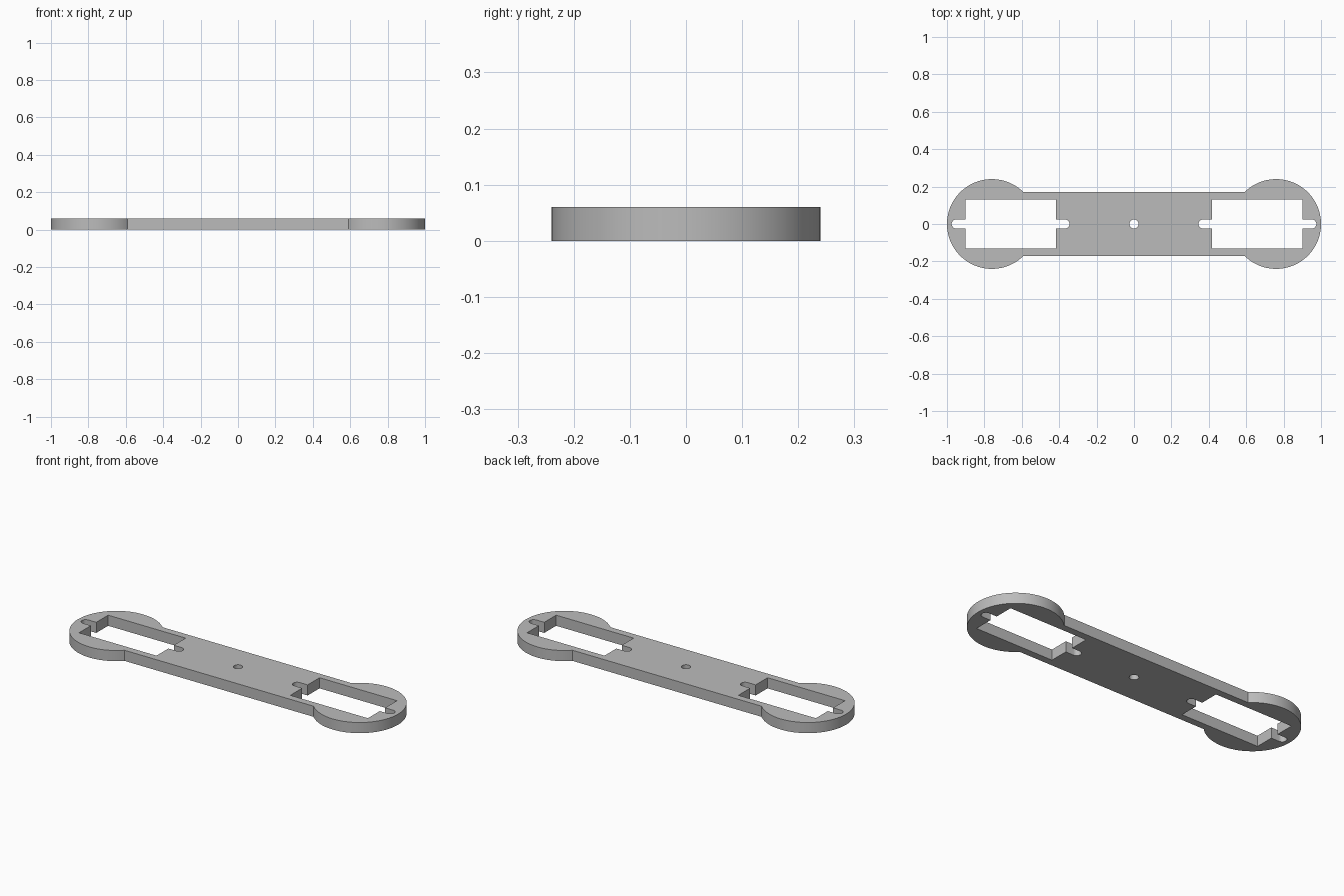
import bpy
import bmesh
from math import sin, cos, pi, asin

THICK = 0.06
END_X, END_R = 0.76, 0.24      # round end pads
BAR_Y = 0.17                   # half width of the bar
WIN_X, WIN_HX, WIN_HY = 0.66, 0.242, 0.13
SLOT_HX, SLOT_R = 0.315, 0.024

if "Cube" in bpy.data.objects:
    bpy.data.objects.remove(bpy.data.objects["Cube"])


def arc(cx, cy, r, start, end, steps):
    return [(cx + r * cos(start + (end - start) * i / steps),
             cy + r * sin(start + (end - start) * i / steps))
            for i in range(steps + 1)]


def half_turn(points):
    return [(-x, -y) for x, y in points]


# Outer outline: two round pads joined by the bar
join = pi - asin(BAR_Y / END_R)
pad = arc(END_X, 0, END_R, -join, join, 64)
outline = pad + half_turn(pad)

# Window with a rounded slot at each end
slot = arc(SLOT_HX - SLOT_R, 0, SLOT_R, -pi / 2, pi / 2, 16)
side = ([(WIN_HX, -WIN_HY), (WIN_HX, -SLOT_R)] + slot
        + [(WIN_HX, SLOT_R), (WIN_HX, WIN_HY)])
window = side + half_turn(side)
windows = [[(x + s * WIN_X, y) for x, y in window] for s in (-1, 1)]

# Centre hole
hole = arc(0, 0, SLOT_R, 0, 2 * pi, 32)[:-1]

# Filled flat curve, extruded to the plate thickness
curve = bpy.data.curves.new("plate_profile", "CURVE")
curve.dimensions = "2D"
curve.fill_mode = "BOTH"
curve.extrude = THICK / 2
for loop in [outline, hole] + windows:
    spline = curve.splines.new("POLY")
    spline.points.add(len(loop) - 1)
    for point, (x, y) in zip(spline.points, loop):
        point.co = (x, y, 0, 1)
    spline.use_cyclic_u = True
profile = bpy.data.objects.new("plate_profile", curve)
bpy.context.collection.objects.link(profile)
bpy.context.view_layer.update()
graph = bpy.context.evaluated_depsgraph_get()
mesh = bpy.data.meshes.new_from_object(profile.evaluated_get(graph))
bpy.data.objects.remove(profile)

# Weld the caps to the walls and stand the plate on the ground
bm = bmesh.new()
bm.from_mesh(mesh)
bmesh.ops.remove_doubles(bm, verts=bm.verts, dist=0.0001)
bmesh.ops.translate(bm, verts=bm.verts, vec=(0, 0, THICK / 2))
bmesh.ops.recalc_face_normals(bm, faces=bm.faces)
bm.to_mesh(mesh)
bm.free()

plate = bpy.data.objects.new("mounting_plate", mesh)
bpy.context.collection.objects.link(plate)

# Plain grey finish
grey = bpy.data.materials.new("plain_grey")
grey.use_nodes = True
colour = (0.5, 0.5, 0.5, 1)
grey.diffuse_color = colour
grey.node_tree.nodes["Principled BSDF"].inputs["Base Color"].default_value = colour
mesh.materials.clear()
mesh.materials.append(grey)

bpy.context.view_layer.objects.active = plate
plate.select_set(True)
bpy.ops.object.shade_smooth_by_angle(angle=pi / 6)
